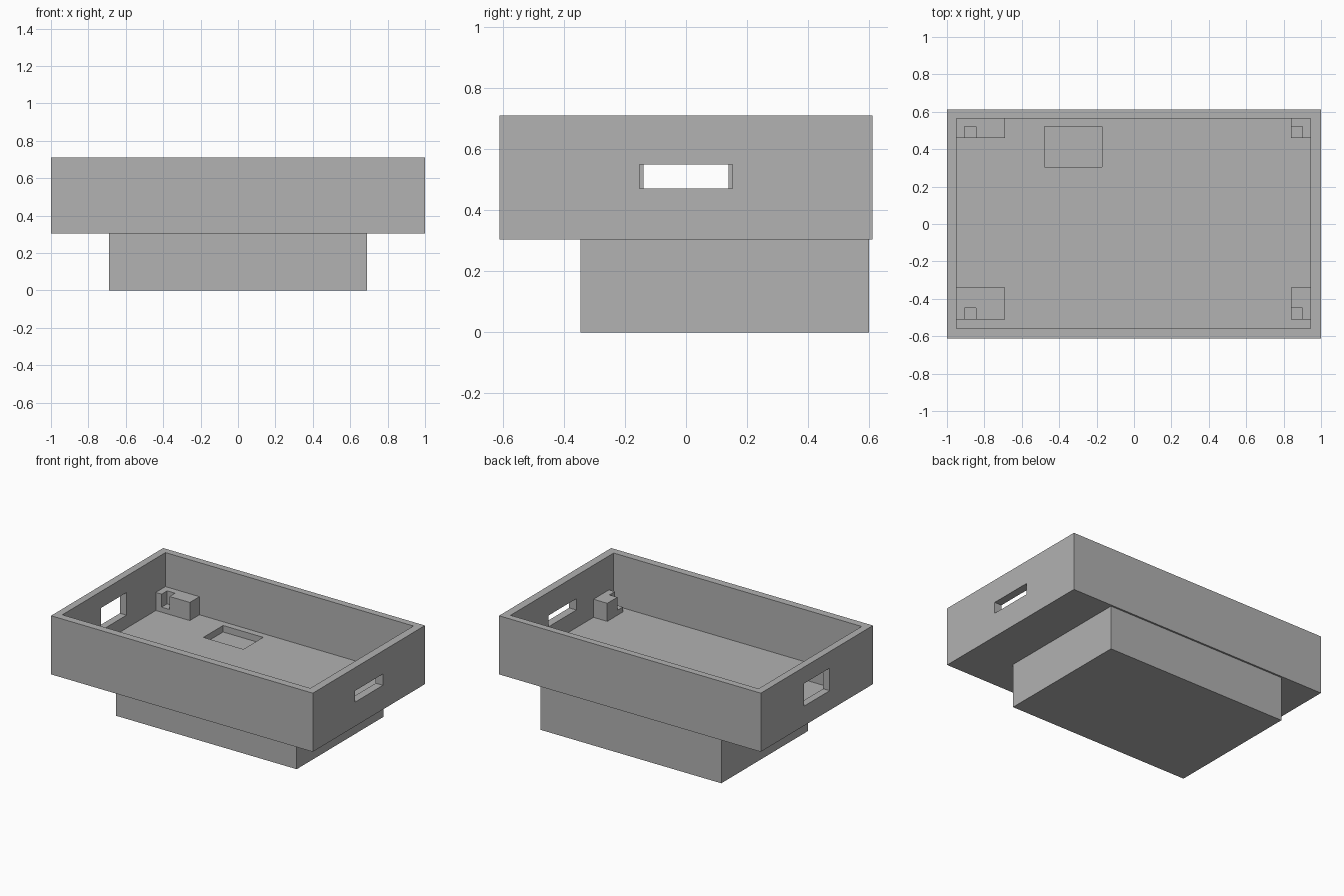
import bpy

default = bpy.data.objects.get("Cube")
if default:
    bpy.data.objects.remove(default, do_unlink=True)

# Single plain grey
grey = bpy.data.materials.new("plain_grey")
grey.use_nodes = True
colour = (0.445, 0.445, 0.445, 1)
grey.diffuse_color = colour
grey.node_tree.nodes["Principled BSDF"].inputs["Base Color"].default_value = colour


def box(name, xs, ys, zs):
    """Box spanning the given (low, high) ranges."""
    bpy.ops.mesh.primitive_cube_add(size=1)
    ob = bpy.context.object
    ob.name = ob.data.name = name
    ranges = (xs, ys, zs)
    for v in ob.data.vertices:
        v.co = [r[1] if c > 0 else r[0] for c, r in zip(v.co, ranges)]
    ob.data.materials.append(grey)
    return ob


def cut(target, xs, ys, zs):
    """Subtract a box from the target and discard the cutter."""
    cutter = box("cutter", xs, ys, zs)
    cutter.hide_render = True
    mod = target.modifiers.new("cut", 'BOOLEAN')
    mod.operation = 'DIFFERENCE'
    mod.solver = 'EXACT'
    mod.object = cutter
    bpy.context.view_layer.objects.active = target
    bpy.ops.object.modifier_apply(modifier=mod.name)
    bpy.data.objects.remove(cutter, do_unlink=True)


UNDER, FLOOR, RIM = 0.305, 0.35, 0.71
POST_TOP, SHELF = 0.475, 0.385

# Lower block, set towards the back
box("lower_block", (-0.69, 0.69), (-0.345, 0.60), (0, UNDER))

# Open tray with its wall slots and floor opening
tray = box("tray", (-1, 1), (-0.612, 0.612), (UNDER, RIM))
cut(tray, (-0.95, 0.945), (-0.56, 0.565), (FLOOR, 1))
cut(tray, (0.9, 1.1), (-0.153, 0.153), (0.472, 0.55))
cut(tray, (-1.1, -0.9), (-0.14, 0.14), (0.44, 0.596))
cut(tray, (-0.478, -0.172), (0.305, 0.52), (0.2, 0.4))

# Corner supports, each notched on its front face
sides = {
    "right": ((-0.95, -0.69), (-0.905, -0.845)),
    "left": ((0.84, 0.945), (0.80, 0.90)),
}
rows = {"front": (-0.51, -0.34), "back": (0.46, 0.565)}
for side, (xs, notch) in sides.items():
    for row, ys in rows.items():
        post = box(f"{row}_{side}_support", xs, ys, (FLOOR, POST_TOP))
        cut(post, notch, (ys[0] - 0.1, ys[0] + 0.06), (SHELF, 1))
